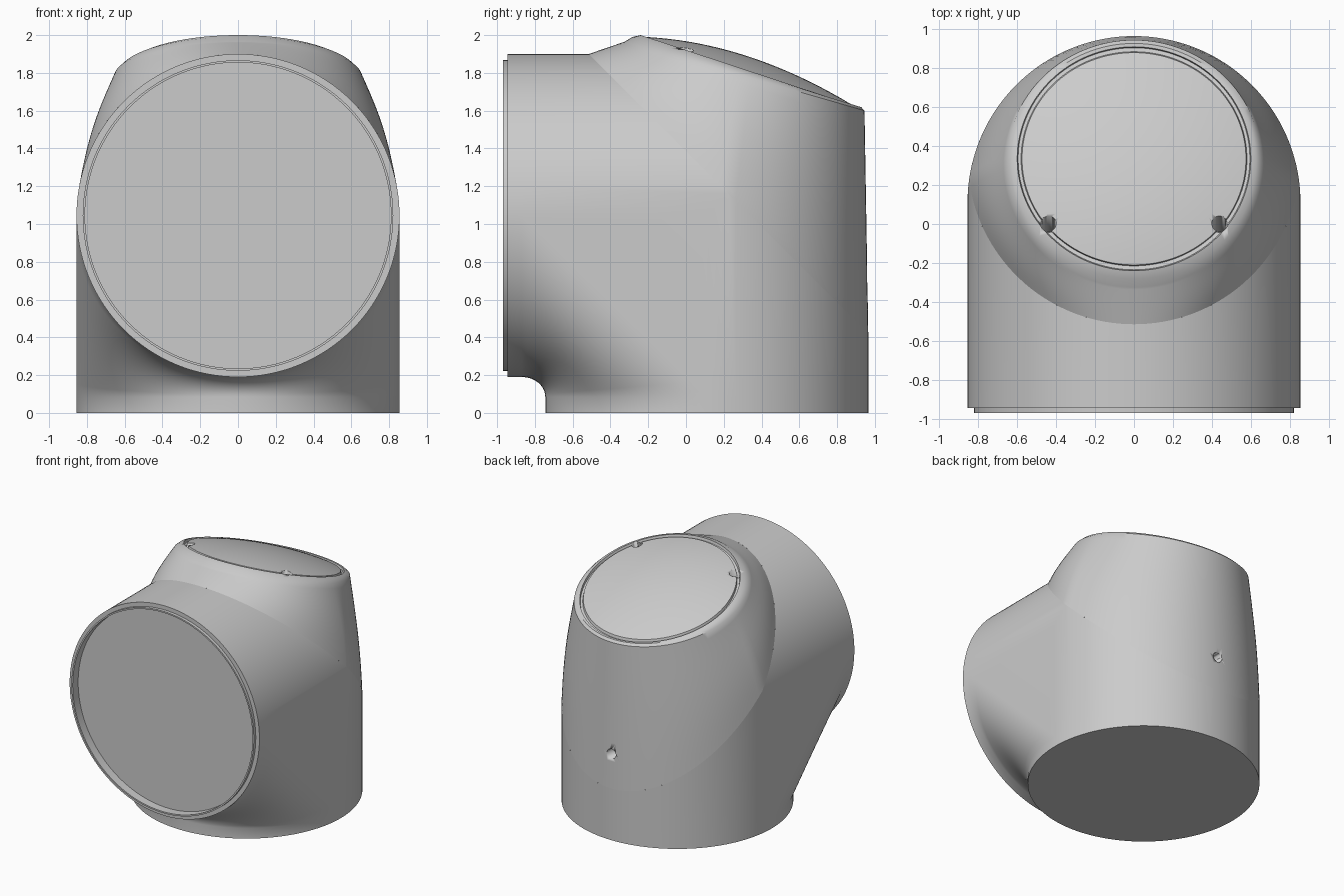
import bpy, bmesh
from math import sin, cos, pi, acos
from mathutils import Vector

cube = bpy.data.objects.get("Cube")
if cube:
    bpy.data.objects.remove(cube, do_unlink=True)

grey = bpy.data.materials.new("satin_grey")
grey.use_nodes = True
grey.diffuse_color = (0.6, 0.6, 0.6, 1)
grey.node_tree.nodes["Principled BSDF"].inputs["Base Color"].default_value = (0.6, 0.6, 0.6, 1)

R = 0.855              # radius of both tubes
YC, ZC = 0.11, 1.045   # axis of the upright tube (y) and of the forward tube (z)
CUT = 1.385            # sloping cut plane: y + z = CUT
FRONT = -0.945
Y_BLEND, Z_BLEND = -0.87, 0.085
SPLIT = acos((CUT - YC - ZC) / 2 / R)


def span(a, b, n):
    return [a + (b - a) * i / n for i in range(n + 1)]


def grid(bm, rows, closed=False):
    """Skin a list of equally long point rows."""
    vs = [[bm.verts.new(p) for p in row] for row in rows]
    n = len(rows[0])
    for a, b in zip(vs, vs[1:]):
        for i in range(n if closed else n - 1):
            j = (i + 1) % n
            bm.faces.new((a[i], a[j], b[j], b[i]))
    return vs


def finish(bm, name, angle=0.6):
    bmesh.ops.remove_doubles(bm, verts=bm.verts, dist=0.0004)
    bmesh.ops.recalc_face_normals(bm, faces=bm.faces)
    if bm.calc_volume(signed=True) < 0:
        bmesh.ops.reverse_faces(bm, faces=bm.faces)
    mesh = bpy.data.meshes.new(name)
    bm.to_mesh(mesh)
    bm.free()
    mesh.materials.append(grey)
    ob = bpy.data.objects.new(name, mesh)
    bpy.context.collection.objects.link(ob)
    bpy.ops.object.select_all(action="DESELECT")
    ob.select_set(True)
    bpy.context.view_layer.objects.active = ob
    bpy.ops.object.shade_smooth_by_angle(angle=angle)
    return ob


# Elbow body: outer halves of the two tubes, up to the mitre or the cut plane
bm = bmesh.new()
outer = span(-pi / 2, -SPLIT, 3) + span(-SPLIT, SPLIT, 60)[1:] + span(SPLIT, pi / 2, 3)[1:]
upright, forward = [], []
for t in outer:
    x, y, z = R * sin(t), YC + R * cos(t), ZC + R * cos(t)
    top = min(y + ZC - YC, CUT - y)
    end = min(z - ZC + YC, CUT - z)
    upright.append([(x, y, 0), (x, y, Z_BLEND), (x, y, top)])
    forward.append([(x, FRONT, z), (x, Y_BLEND, z), (x, end, z)])
grid(bm, upright)
grid(bm, forward)

# Elbow body: inner halves with the blend under the forward tube
inner = []
for t in span(pi / 2, 3 * pi / 2, 64):
    x, y, z = R * sin(t), YC + R * cos(t), ZC + R * cos(t)
    w = max(0, -cos(t)) ** 4
    row = [(x, y, 0)]
    for k in span(0, 1, 12):
        a = k * pi / 2
        u = (1 - w) * (1 - k) + w * cos(a)
        v = (1 - w) * k + w * sin(a)
        row.append((x, Y_BLEND + (y - Y_BLEND) * u, Z_BLEND + (z - Z_BLEND) * v))
    inner.append(row + [(x, FRONT, z)])
grid(bm, inner)

# Flat cheeks on both sides, and the floor
for row in (inner[0], inner[-1]):
    bm.faces.new([bm.verts.new(p) for p in row[1:-1] + [(row[0][0], YC, ZC)]])
floor = [r[0] for r in upright] + [r[0] for r in inner[1:-1]]
bm.faces.new([bm.verts.new(p) for p in floor])

# Front rim with a thin lip and a recessed plate
turn = [r[0] for r in forward] + [r[-1] for r in inner[1:-1]]
profile = [(R, FRONT), (0.822, FRONT), (0.822, -0.97), (0.81, -0.97), (0.81, -0.9)]
rings = [[(p[0] * r / R, y, ZC + (p[2] - ZC) * r / R) for p in turn] for r, y in profile]
plate = grid(bm, rings, closed=True)[-1]
bm.faces.new(plate)
finish(bm, "elbow_body")

# Tapered head: lofted from the sloping cut to the tilted rim
N = 128
base, rim = [], []
for i in range(N):
    t = 2 * pi * i / N
    u = min(t, 2 * pi - t) / pi
    side = 1 if t < pi else -1
    if u < 0.5:
        a = SPLIT * u * 2
        y = YC + R * cos(a)
    else:
        a = pi - SPLIT * (1 - u) * 2
        y = CUT - ZC + R * cos(a)
    base.append(Vector((side * R * sin(a), y, CUT - y)))
    y = 0.31 + 0.635 * cos(t)
    rim.append(Vector((0.655 * sin(t), y, 1.965 - 0.287 * (y + 0.325))))

loft = []
for s in span(0, 1, 16):
    ring = [b.lerp(r, s) for b, r in zip(base, rim)]
    for p in ring:
        p.x *= 1 + 0.03 * sin(pi * s)
    loft.append(ring)


def lid_ring(rx, ry, lift):
    ring = []
    for i in range(N):
        t = 2 * pi * i / N
        y = 0.335 + ry * cos(t)
        ring.append(Vector((rx * sin(t), y, 2.0 - 0.33 * (y + 0.24) + lift)))
    return ring


# Rounded rim, narrow groove and domed lid
loft.append([a.lerp(b, 0.5) + Vector((0, 0, 0.008)) for a, b in zip(rim, lid_ring(0.6, 0.575, 0))])
loft.append(lid_ring(0.6, 0.575, 0))
loft.append(lid_ring(0.595, 0.57, -0.02))
loft.append(lid_ring(0.58, 0.55, -0.02))
for k in span(1, 0.05, 14):
    loft.append(lid_ring(0.575 * k, 0.545 * k, 0.075 * (1 - k * k)))
bm = bmesh.new()
skin = grid(bm, loft, closed=True)
bm.faces.new(skin[0])
bm.faces.new(skin[-1])
head = finish(bm, "tapered_head")


# Small bores: two in the lid and one in the back
def bore(name, centre, axis, radius, depth):
    cutter_bm = bmesh.new()
    bmesh.ops.create_cone(cutter_bm, cap_ends=True, segments=32,
                          radius1=radius, radius2=radius, depth=depth)
    cutter = finish(cutter_bm, name)
    cutter.location = centre
    cutter.rotation_mode = "QUATERNION"
    cutter.rotation_quaternion = Vector((0, 0, 1)).rotation_difference(Vector(axis))
    cutter.hide_render = True
    cutter.hide_set(True)
    cutter.display_type = "WIRE"
    mod = head.modifiers.new(name, "BOOLEAN")
    mod.operation = "DIFFERENCE"
    mod.solver = "EXACT"
    mod.object = cutter


for side, label in ((1, "left"), (-1, "right")):
    bore(label + "_lid_bore_cutter", (0.44 * side, 0.0, 1.92), (0, 0.33, 1), 0.04, 0.5)
bore("back_bore_cutter", (0, 0.95, 0.7), (0, 1, 0), 0.04, 0.3)
